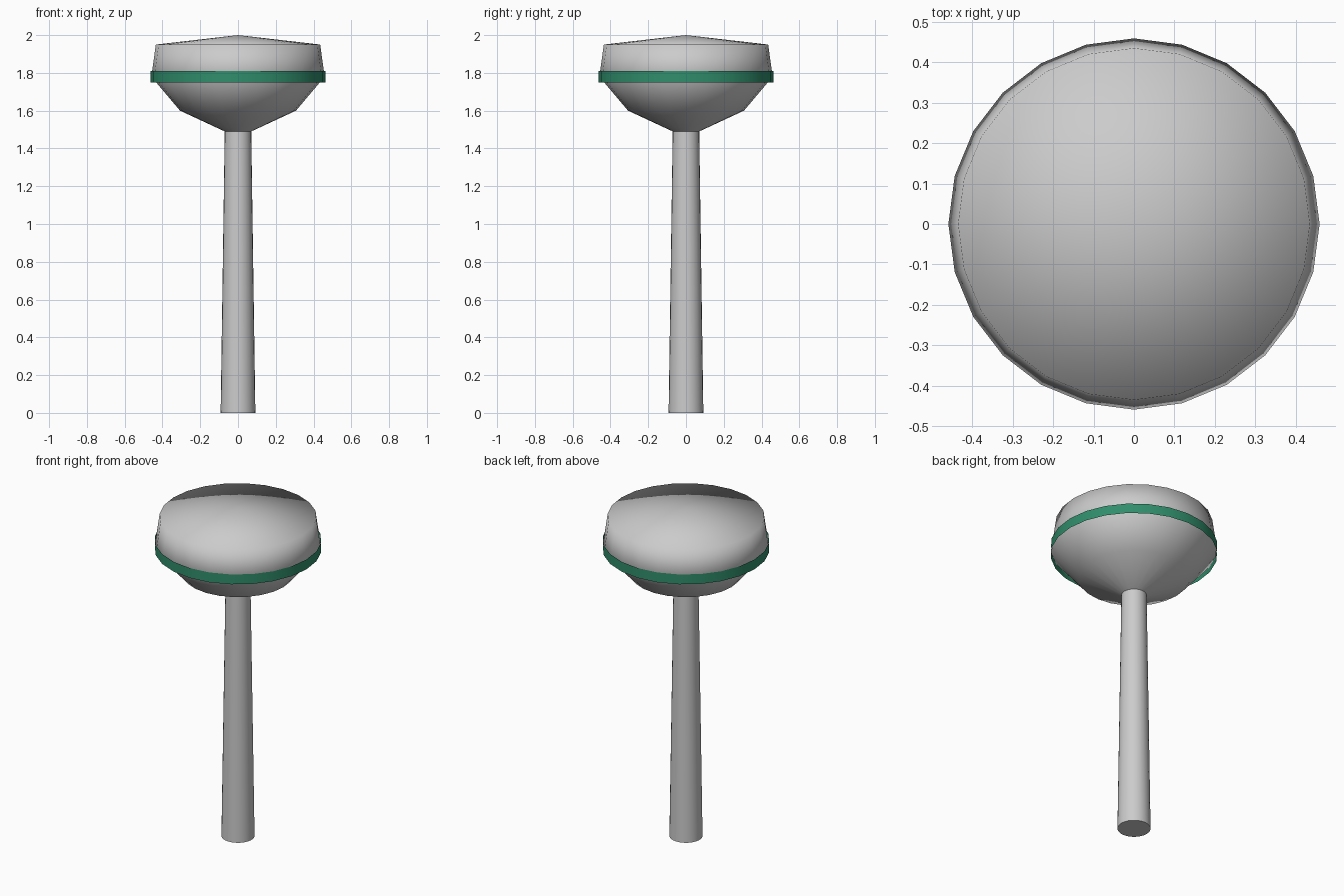
import bpy, bmesh, math

if "Cube" in bpy.data.objects:
    bpy.data.objects.remove(bpy.data.objects["Cube"])

SIDES = 24


def lathe(name, profile, color=None, smooth=True):
    """Revolve (radius, z) points around z; zero-radius ends become poles."""
    bm = bmesh.new()
    verts = [bm.verts.new((r, 0, z)) for r, z in profile]
    edges = [bm.edges.new(pair) for pair in zip(verts, verts[1:])]
    bmesh.ops.spin(bm, geom=verts + edges, cent=(0, 0, 0), axis=(0, 0, 1),
                   angle=math.tau, steps=SIDES, use_merge=False)
    bmesh.ops.remove_doubles(bm, verts=bm.verts, dist=1e-4)
    bmesh.ops.recalc_face_normals(bm, faces=bm.faces)
    # Open strips have no inside, so point their faces outward
    for f in bm.faces:
        c = f.calc_center_median()
        if color and f.normal.x * c.x + f.normal.y * c.y < 0:
            f.normal_flip()
    for f in bm.faces:
        f.smooth = smooth
    mesh = bpy.data.meshes.new(name)
    bm.to_mesh(mesh)
    bm.free()
    obj = bpy.data.objects.new(name, mesh)
    bpy.context.collection.objects.link(obj)
    if color:
        mat = bpy.data.materials.new(name + "_paint")
        mat.diffuse_color = color
        mat.use_nodes = True
        mat.node_tree.nodes["Principled BSDF"].inputs["Base Color"].default_value = mat.diffuse_color
        mesh.materials.append(mat)
    return obj


# Tapered stem with a crisp flat base
stem = lathe("stem", [(0, 0), (0.092, 0), (0.07, 1.5), (0, 1.5)])
bpy.context.view_layer.objects.active = stem
stem.select_set(True)
bpy.ops.object.shade_smooth_by_angle(angle=math.radians(40))

# Bowl-shaped head with shallow conical roof, smooth all over
lathe("head", [(0.07, 1.49), (0.307, 1.6), (0.459, 1.78), (0.435, 1.95), (0, 2.0)])

# Green band around the widest part
lathe("band", [(0.462, 1.75), (0.462, 1.81)], color=(0.03, 0.27, 0.15, 1))
